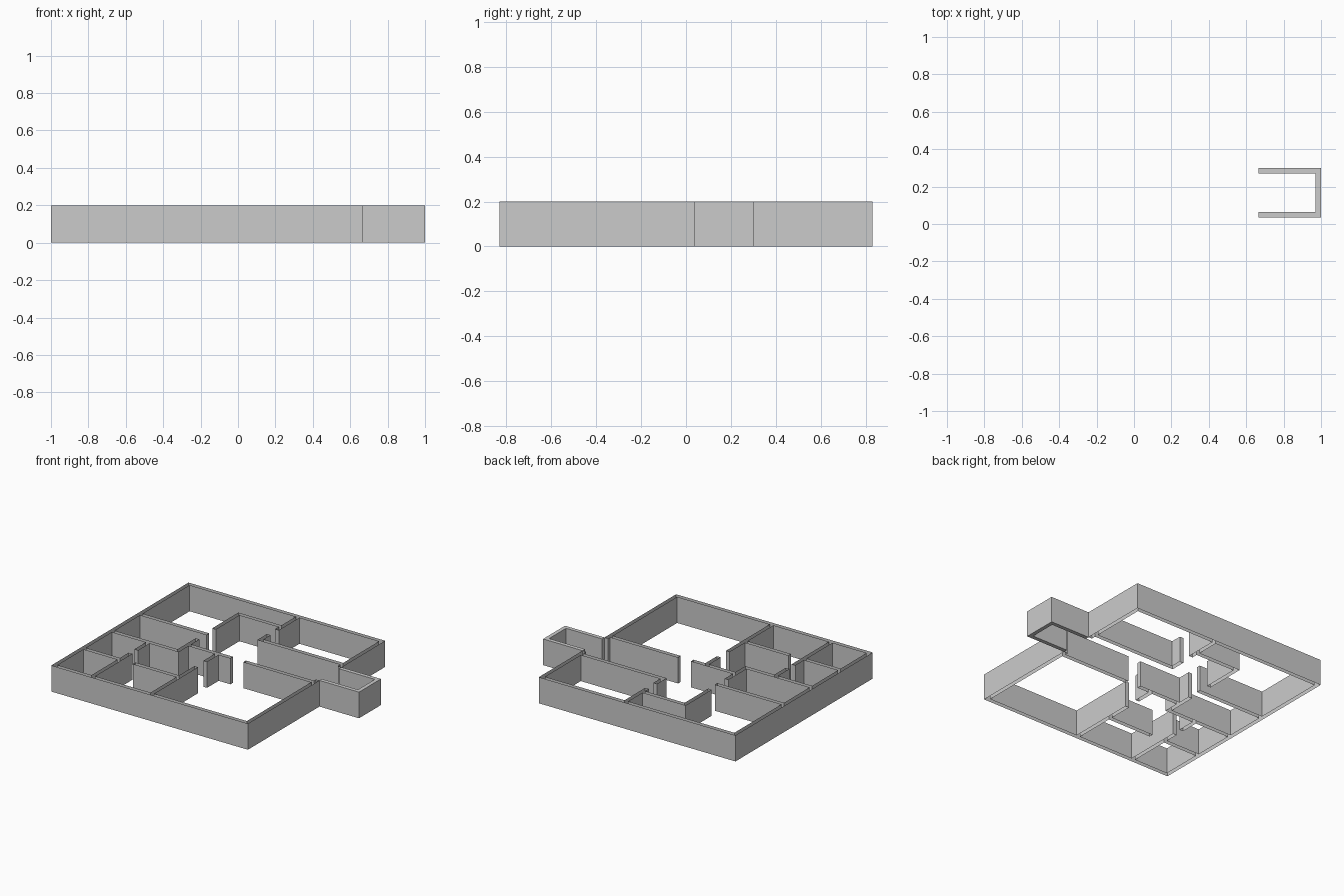
import bpy, bmesh

if "Cube" in bpy.data.objects:
    bpy.data.objects.remove(bpy.data.objects["Cube"])

H = 0.2      # wall height
T = 0.03     # wall thickness


def along_x(x0, x1, y):
    return (x0, x1, y, y + T)


def along_y(x, y0, y1):
    return (x, x + T, y0, y1)


def build(name, rects, capped):
    """Merge plan rectangles on a shared grid and raise their outline."""
    xs = sorted({round(v, 4) for r in rects for v in r[:2]})
    ys = sorted({round(v, 4) for r in rects for v in r[2:]})

    def solid(i, j):
        if not (0 <= i < len(xs) - 1 and 0 <= j < len(ys) - 1):
            return False
        cx, cy = (xs[i] + xs[i + 1]) / 2, (ys[j] + ys[j + 1]) / 2
        return any(a < cx < b and c < cy < d for a, b, c, d in rects)

    bm = bmesh.new()

    def face(pts):
        bm.faces.new([bm.verts.new(p) for p in pts])

    for i in range(len(xs) - 1):
        for j in range(len(ys) - 1):
            if not solid(i, j):
                continue
            c = [(xs[i], ys[j]), (xs[i + 1], ys[j]),
                 (xs[i + 1], ys[j + 1]), (xs[i], ys[j + 1])]
            for k, (di, dj) in enumerate(((0, -1), (1, 0), (0, 1), (-1, 0))):
                if not solid(i + di, j + dj):
                    p, q = c[k], c[(k + 1) % 4]
                    face([(*p, 0), (*q, 0), (*q, H), (*p, H)])
            if capped:
                face([(*p, H) for p in c])
                face([(*p, 0) for p in reversed(c)])
    bmesh.ops.remove_doubles(bm, verts=bm.verts, dist=1e-4)
    bmesh.ops.dissolve_limit(bm, angle_limit=0.01, verts=bm.verts, edges=bm.edges)
    mesh = bpy.data.meshes.new(name)
    bm.to_mesh(mesh)
    bm.free()
    obj = bpy.data.objects.new(name, mesh)
    bpy.context.collection.objects.link(obj)


XR, Y = 0.665, 0.83        # right side and half depth of the main house
walls = [
    # outer shell, open where the bay joins
    along_x(-1, XR, -Y), along_x(-1, XR, Y - T), along_y(-1, -Y, Y),
    along_y(XR - T, -Y, 0.035), along_y(XR - T, 0.30, Y),
    # right-hand rooms
    along_x(-0.07, XR, 0.335), along_y(-0.07, 0.335, 0.45),
    along_y(-0.07, 0.55, Y), along_x(0.06, XR, -0.02),
    # closet at the back
    along_y(-0.435, 0.31, 0.625), along_x(-0.435, -0.04, 0.595),
    # left-hand rooms
    along_x(-1, -0.405, 0.20), along_x(-1, -0.405, -0.14),
    along_y(-0.435, -0.14, 0.11), along_x(-0.435, -0.05, -0.02),
    along_y(-0.18, -0.16, 0.01), along_y(-0.18, -Y, -0.27),
    along_x(-0.55, -0.15, -0.485),
    # small corner rooms
    along_x(-1, -0.65, -0.485), along_y(-0.68, -Y, -0.35),
    along_y(-0.68, -0.28, -0.11),
]
build("house_walls", walls, capped=False)      # open-topped shells

# projecting bay, closed top and bottom
build("bay_walls", [along_x(XR, 1, 0.035), along_x(XR, 1, 0.27),
                    along_y(1 - T, 0.035, 0.30)], capped=True)
